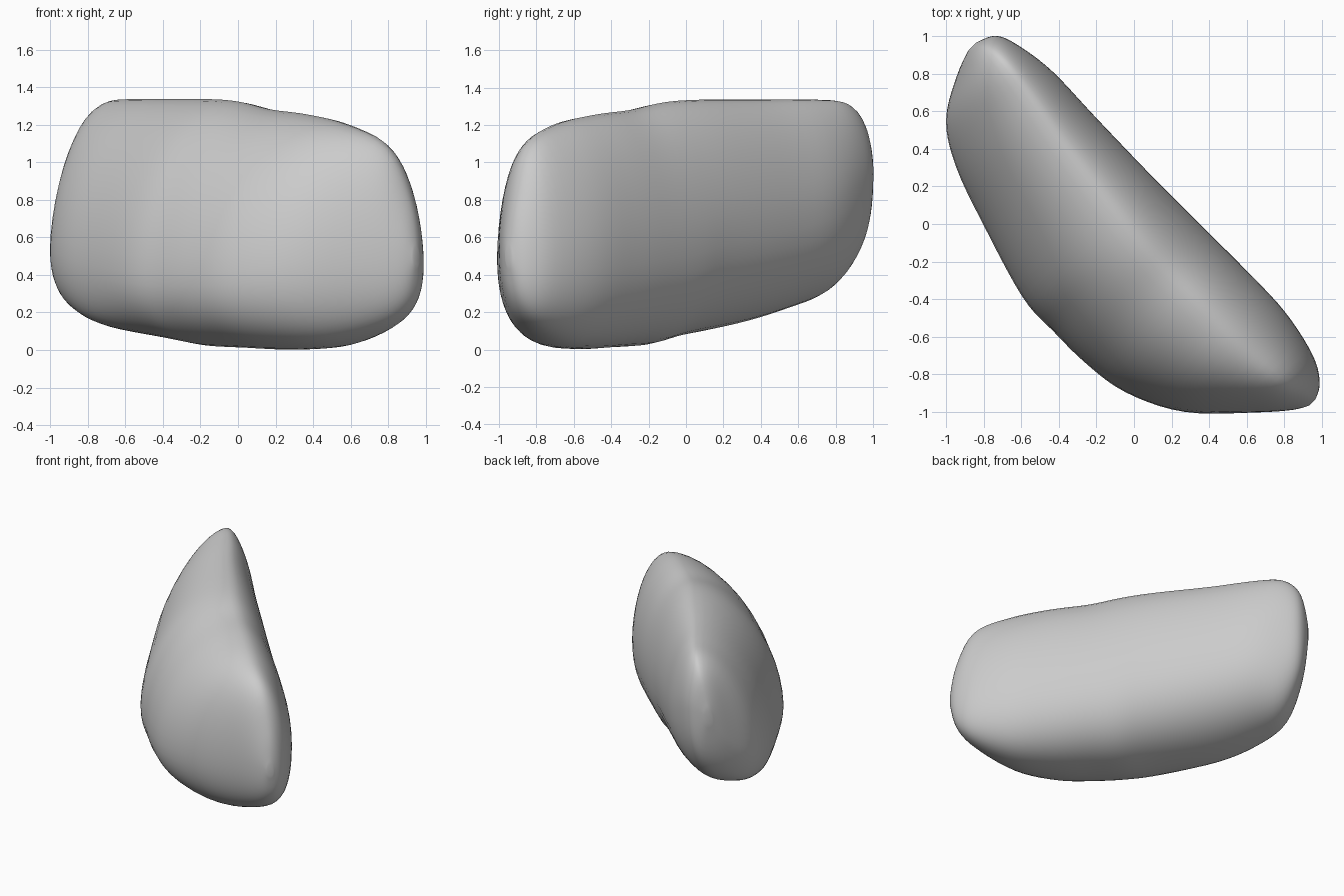
import bpy, bmesh
from math import sin, cos, pi, sqrt

if "Cube" in bpy.data.objects:
    bpy.data.objects.remove(bpy.data.objects["Cube"])

# Cross-sections along the boulder's diagonal length u (v points to the back right):
# u, front v, front z, back v, back z, top v, top z, bottom v, bottom z
SECTIONS = [
    (-1.28, 0.04, 0.90, 0.08, 0.92, 0.06, 0.95, 0.06, 0.86),
    (-1.23, -0.10, 0.68, 0.19, 0.95, 0.10, 1.20, 0.03, 0.55),
    (-1.10, -0.32, 0.54, 0.24, 0.92, 0.11, 1.32, -0.14, 0.30),
    (-0.88, -0.46, 0.50, 0.27, 0.82, 0.08, 1.34, -0.29, 0.20),
    (-0.57, -0.57, 0.45, 0.26, 0.74, 0.02, 1.34, -0.37, 0.12),
    (-0.14, -0.70, 0.41, 0.25, 0.68, -0.04, 1.34, -0.34, 0.06),
    (0.10, -0.71, 0.40, 0.25, 0.62, -0.07, 1.325, -0.28, 0.02),
    (0.33, -0.71, 0.40, 0.25, 0.58, -0.08, 1.285, -0.25, 0.01),
    (0.60, -0.67, 0.41, 0.25, 0.55, -0.08, 1.26, -0.20, 0.00),
    (0.90, -0.52, 0.46, 0.24, 0.52, -0.08, 1.205, -0.11, 0.02),
    (1.17, -0.25, 0.53, 0.18, 0.48, -0.04, 1.08, -0.02, 0.13),
    (1.30, -0.10, 0.52, 0.10, 0.46, 0.00, 0.78, 0.01, 0.27),
    (1.345, -0.02, 0.50, 0.02, 0.49, 0.00, 0.53, 0.00, 0.46),
]
STEPS, QUAD = 5, 12


def blend(a, b, c, d, t):
    """Smooth curve through b and c."""
    return 0.5 * (2*b + (c-a)*t + (2*a-5*b+4*c-d)*t*t + (3*b-a-3*c+d)*t**3)


def ring(s):
    """Four rounded quarters joining the back, top, front and bottom points."""
    u, fv, fz, bv, bz, tv, tz, ov, oz = s
    quarters = [((bv, bz), (tv, tz), 1.85), ((fv, fz), (tv, tz), 1.78 + 0.08*u),
                ((fv, fz), (ov, oz), 2.25), ((bv, bz), (ov, oz), 2.35)]
    pts = []
    for q, (side, pole, power) in enumerate(quarters):
        for i in range(QUAD):
            a = i / QUAD * pi / 2
            if q % 2:
                a = pi / 2 - a
            c, k = max(cos(a), 0) ** (2/power), max(sin(a), 0) ** (2/power)
            v = pole[0] + (side[0] - pole[0]) * c
            z = side[1] + (pole[1] - side[1]) * k
            pts.append(((u + v) / sqrt(2), (v - u) / sqrt(2), max(z, 0)))
    return pts


# Interpolate the sections and skin them
rows = []
n = len(SECTIONS)
for i in range(n - 1):
    four = [SECTIONS[min(max(i + k, 0), n - 1)] for k in (-1, 0, 1, 2)]
    for j in range(STEPS):
        rows.append([blend(*vals, j / STEPS) for vals in zip(*four)])
rows.append(SECTIONS[-1])

bm = bmesh.new()
loops = [[bm.verts.new(p) for p in ring(r)] for r in rows]
m = 4 * QUAD
for a, b in zip(loops, loops[1:]):
    for i in range(m):
        bm.faces.new((a[i], a[(i+1) % m], b[(i+1) % m], b[i]))
bm.faces.new(loops[0])
bm.faces.new(loops[-1])

# Relax the skin slightly so the section seams fade
for _ in range(3):
    bmesh.ops.smooth_vert(bm, verts=bm.verts, factor=0.4,
                          use_axis_x=True, use_axis_y=True, use_axis_z=True)
bmesh.ops.recalc_face_normals(bm, faces=bm.faces)
for f in bm.faces:
    f.smooth = True
mesh = bpy.data.meshes.new("boulder")
bm.to_mesh(mesh)
bm.free()
boulder = bpy.data.objects.new("boulder", mesh)
bpy.context.collection.objects.link(boulder)
